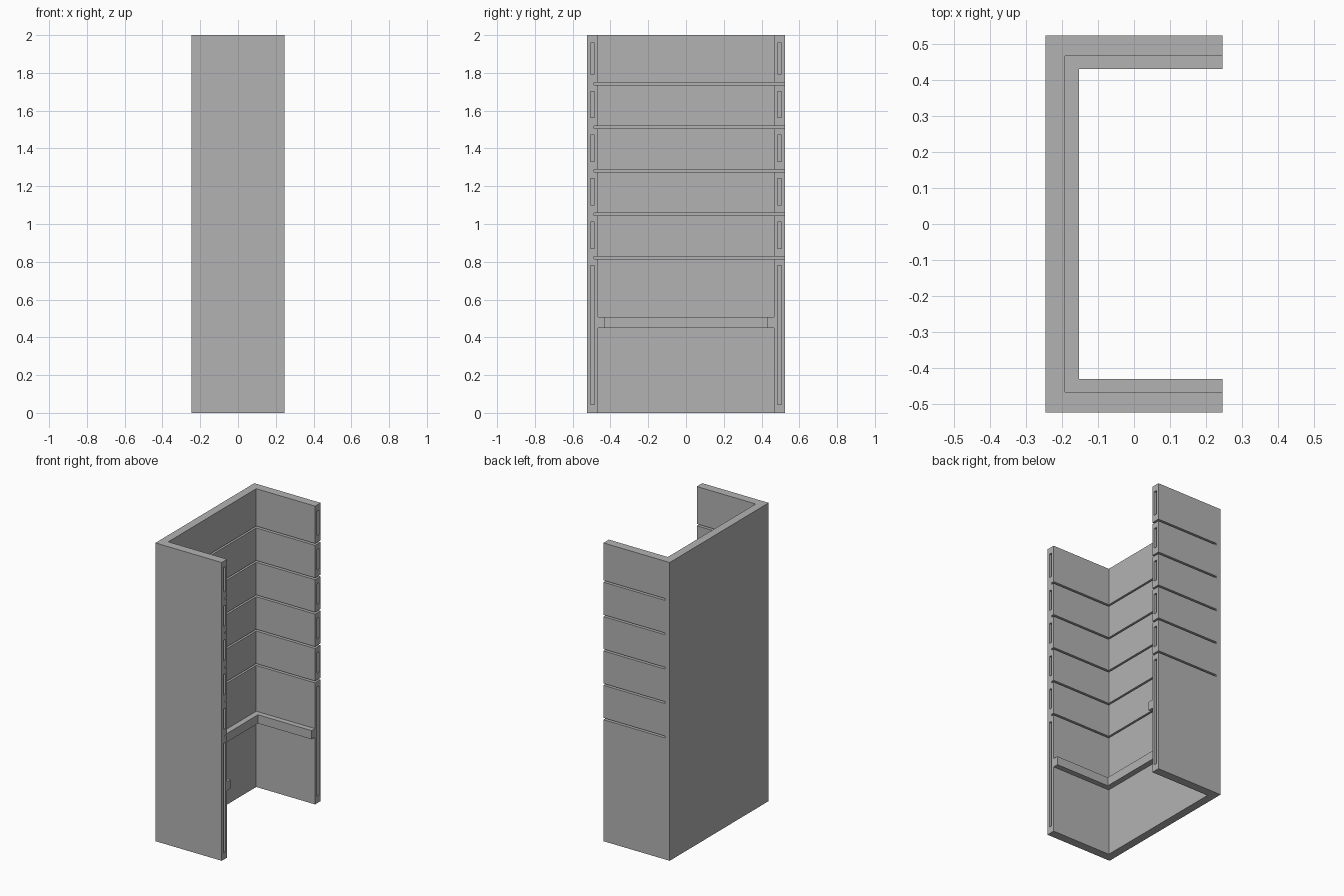
import bpy
import bmesh
from mathutils import Matrix, Vector

cube = bpy.data.objects.get("Cube")
if cube:
    bpy.data.objects.remove(cube, do_unlink=True)

HX, HY, TOP = 0.246, 0.524, 2.0

grey = bpy.data.materials.new("light grey")
grey.use_nodes = True
grey.diffuse_color = (0.45, 0.45, 0.45, 1)
grey.node_tree.nodes["Principled BSDF"].inputs["Base Color"].default_value = (0.45, 0.45, 0.45, 1)


def make_object(name, bm):
    bmesh.ops.recalc_face_normals(bm, faces=bm.faces)
    mesh = bpy.data.meshes.new(name)
    bm.to_mesh(mesh)
    bm.free()
    mesh.materials.append(grey)
    obj = bpy.data.objects.new(name, mesh)
    bpy.context.collection.objects.link(obj)
    return obj


def add_box(bm, low, high):
    low, high = Vector(low), Vector(high)
    size = Matrix.Diagonal((high - low).to_4d())
    size[3][3] = 1
    bmesh.ops.create_cube(bm, size=1, matrix=Matrix.Translation((low + high) / 2) @ size)


def u_channel(name, back, side, inner_back, inner_side, bottom, top):
    """Extruded U outline, open towards +x."""
    half = [(HX, inner_side), (inner_back, inner_side)]
    outline = [(HX, side)] + half + [(x, -y) for x, y in reversed(half)]
    outline += [(HX, -side), (back, -side), (back, side)]
    bm = bmesh.new()
    face = bm.faces.new([bm.verts.new((x, y, bottom)) for x, y in outline])
    grown = bmesh.ops.extrude_face_region(bm, geom=[face])
    verts = [v for v in grown["geom"] if isinstance(v, bmesh.types.BMVert)]
    bmesh.ops.translate(bm, verts=verts, vec=(0, 0, top - bottom))
    return make_object(name, bm)


def combine(target, other, operation):
    mod = target.modifiers.new(operation.lower(), "BOOLEAN")
    mod.operation = operation
    mod.solver = "EXACT"
    mod.object = other
    bpy.context.view_layer.objects.active = target
    bpy.ops.object.modifier_apply(modifier=mod.name)
    bpy.data.objects.remove(other, do_unlink=True)


# Three-sided wall with an inner support ledge
walls = u_channel("wall_panels", -HX, HY, -0.191, 0.466, 0, TOP)
ledge = u_channel("support_ledge", -0.2, 0.475, -0.153, 0.43, 0.45, 0.508)
combine(walls, ledge, "UNION")

# Shelf slits, open through the +y wall and the +x ends
slits = [0.821 + 0.2305 * i for i in range(5)]
cutters = bmesh.new()
for z in slits:
    add_box(cutters, (-0.212, -0.488, z - 0.006), (0.3, 0.6, z + 0.006))

# Narrow pockets in the two wall ends, one between each pair of slits
bounds = [0] + slits + [TOP]
for low, high in zip(bounds, bounds[1:]):
    bottom = low + (0.05 if low else 0.045)
    top = high - 0.042
    for y in (-0.495, 0.495):
        add_box(cutters, (HX - 0.03, y - 0.011, bottom), (0.3, y + 0.011, top))
combine(walls, make_object("slot_cutters", cutters), "DIFFERENCE")
